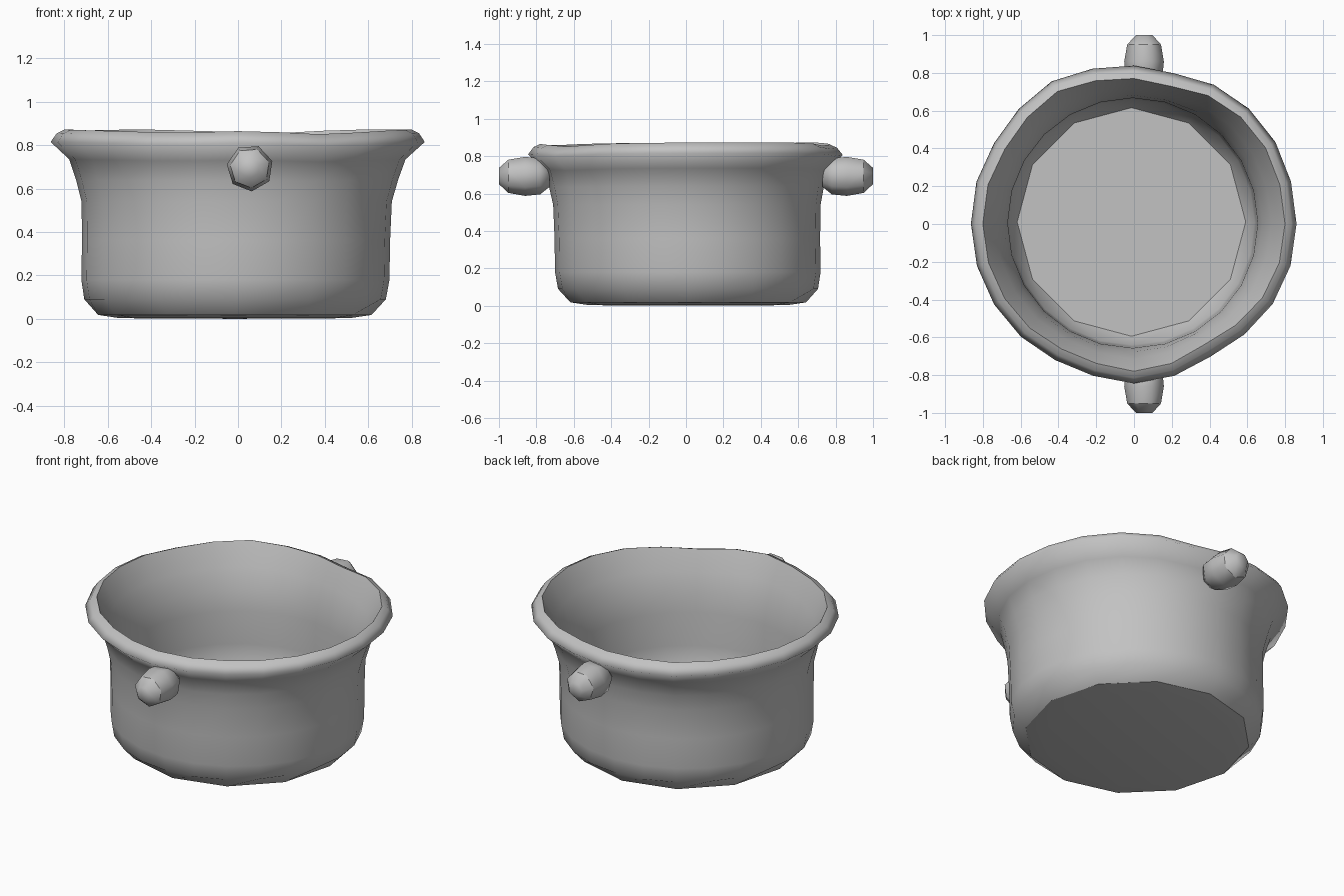
import bpy, bmesh, math
from mathutils import Vector

cube = bpy.data.objects.get("Cube")
if cube:
    bpy.data.objects.remove(cube)

# One plain grey metal
grey = bpy.data.materials.new("grey metal")
grey.use_nodes = True
grey.diffuse_color = (0.54, 0.54, 0.54, 1)
grey.node_tree.nodes["Principled BSDF"].inputs["Base Color"].default_value = (0.54, 0.54, 0.54, 1)


def lathe(name, rings, sides, place, creases, coarse=()):
    """Join rings (radius, height), smooth except at creased rings; coarse rings have half the sides."""
    bm = bmesh.new()
    loops = []
    for k, (r, h) in enumerate(rings):
        count = sides if r else 1
        step = 2 if k in coarse else 1
        loops.append([bm.verts.new(place(r, h, math.tau * (i // step * step) / sides)) for i in range(count)])
    for a, b in zip(loops, loops[1:]):
        for i in range(sides):
            j = (i + 1) % sides
            corners = [a[i % len(a)], a[j % len(a)], b[j % len(b)], b[i % len(b)]]
            bm.faces.new(list(dict.fromkeys(corners))).smooth = True
    for k in creases:
        for v, w in zip(loops[k], loops[k][1:] + loops[k][:1]):
            bm.edges.get((v, w)).smooth = False
    bmesh.ops.remove_doubles(bm, verts=bm.verts, dist=0.0001)
    bmesh.ops.recalc_face_normals(bm, faces=bm.faces)
    mesh = bpy.data.meshes.new(name)
    bm.to_mesh(mesh)
    bm.free()
    mesh.materials.append(grey)
    bpy.context.collection.objects.link(bpy.data.objects.new(name, mesh))


# Uneven rim radius, one value for each of the pot's sides
rim = [0.86, 0.86, 0.865, 0.86, 0.845, 0.815, 0.83, 0.845, 0.87, 0.858, 0.85, 0.86,
       0.86, 0.857, 0.85, 0.84, 0.825, 0.825, 0.84, 0.825, 0.8, 0.82, 0.845, 0.857]


def pot_point(r, h, a):
    """The rim is uneven and dips where it is pinched; the base sits slightly off centre."""
    flare = max(0, (h - 0.55) / 0.32)
    pinch = 0.86 - rim[round(a / math.tau * len(rim)) % len(rim)]
    r -= pinch * flare
    lean = 1 - h / 0.9
    return Vector((r * math.cos(a) - 0.015 * lean, r * math.sin(a) + 0.012 * lean,
                   h - 0.35 * max(0, pinch) * flare))


# Pot: outer wall from the base up to the flared rim, then the inner wall down to the floor
outer = [(0, 0), (0.53, 0.003), (0.63, 0.018), (0.695, 0.09), (0.71, 0.18), (0.71, 0.36),
         (0.715, 0.54), (0.742, 0.64), (0.775, 0.735), (0.862, 0.815), (0.835, 0.855)]
inner = [(0.8, 0.872), (0.73, 0.74), (0.685, 0.62), (0.662, 0.5), (0.658, 0.3), (0.65, 0.17), (0.605, 0.09),
         (0, 0.09)]
base_edge, crest, floor_edge = 2, len(outer), len(outer) + len(inner) - 2
lathe("pot", outer + inner, len(rim), pot_point, (base_edge, crest, floor_edge), (1, base_edge, floor_edge))

# Stubby knob handles at front and back, rooted inside the wall thickness
knob = [(0, 0.73), (0.06, 0.73), (0.1, 0.78), (0.108, 0.86), (0.092, 0.95), (0.045, 1), (0, 1)]
for name, side in (("front_handle", -1), ("back_handle", 1)):
    lathe(name, knob, 7,
          lambda r, h, a: Vector((0.055 + r * math.cos(a + 0.3), side * h, 0.695 + r * math.sin(a + 0.3))), (4,))
